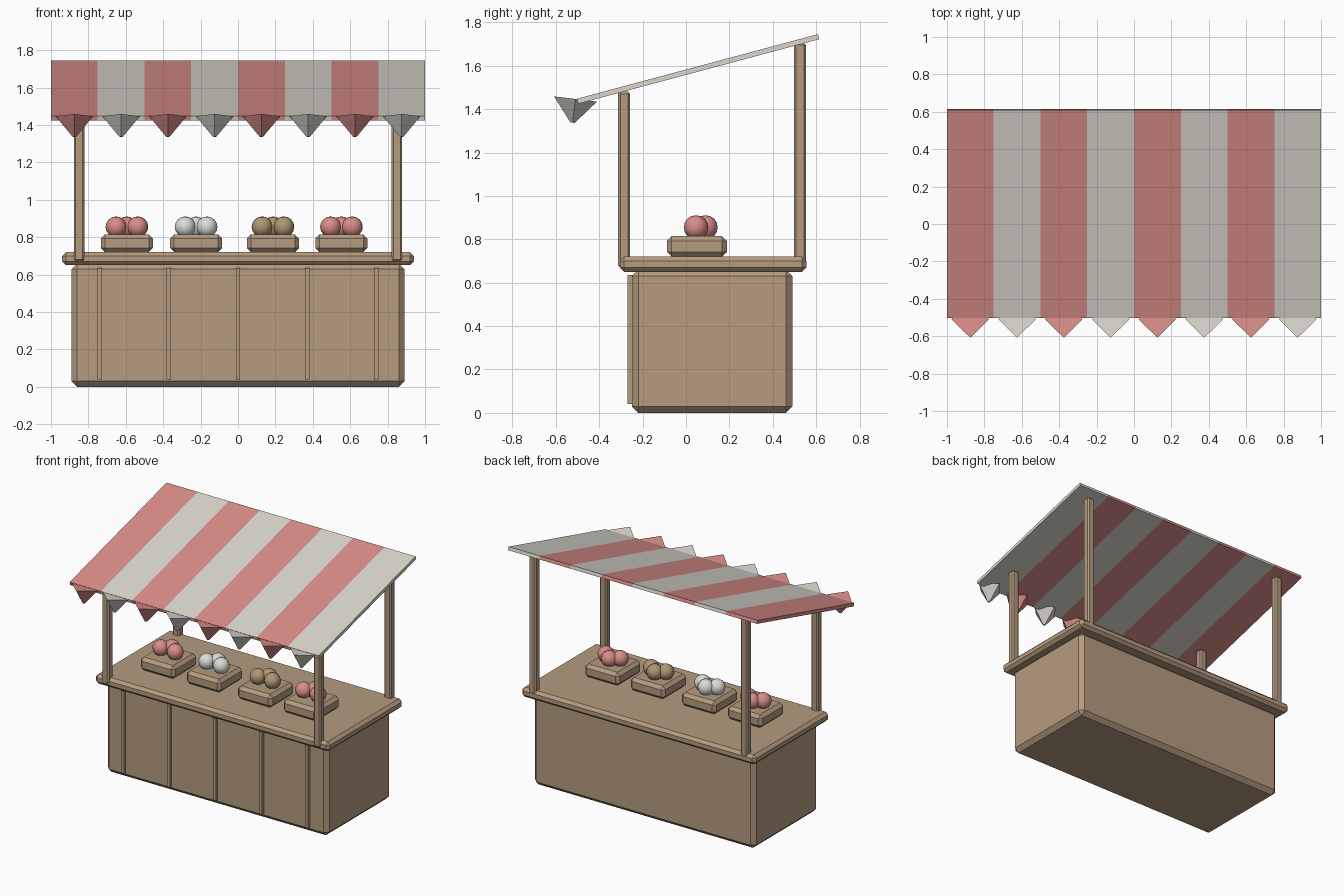
import bpy, bmesh, math
from mathutils import Matrix

if "Cube" in bpy.data.objects:
    bpy.data.objects.remove(bpy.data.objects["Cube"])


def material(name, rgb):
    m = bpy.data.materials.new(name)
    lin = [((c / 255 + 0.055) / 1.055) ** 2.4 for c in rgb]
    m.diffuse_color = (*lin, 1)
    m.use_nodes = True
    m.node_tree.nodes["Principled BSDF"].inputs["Base Color"].default_value = m.diffuse_color
    return m


wood = material("wood", (181, 156, 128))
red = material("soft_red", (217, 141, 136))
white = material("off_white", (217, 214, 204))
tan = material("tan_fruit", (176, 150, 115))
pale = material("pale_fruit", (219, 220, 215))


def finish(name, bm, mats):
    bmesh.ops.recalc_face_normals(bm, faces=bm.faces)
    me = bpy.data.meshes.new(name)
    bm.to_mesh(me)
    bm.free()
    for m in mats:
        me.materials.append(m)
    ob = bpy.data.objects.new(name, me)
    bpy.context.collection.objects.link(ob)
    return ob


def box(name, x, y, z, mat, bevel=0.0):
    """Chamfered box from (min, max) ranges."""
    bm = bmesh.new()
    size = [b - a for a, b in (x, y, z)]
    mid = [(a + b) / 2 for a, b in (x, y, z)]
    bmesh.ops.create_cube(bm, size=1, matrix=Matrix.Translation(mid) @ Matrix.Diagonal((*size, 1)))
    if bevel:
        bmesh.ops.bevel(bm, geom=bm.edges[:], offset=bevel, segments=1, affect='EDGES')
    return finish(name, bm, [mat])


# Counter body, top and front battens
box("counter_body", (-0.89, 0.89), (-0.25, 0.49), (0, 0.66), wood, 0.03)
box("counter_top", (-0.94, 0.94), (-0.305, 0.555), (0.65, 0.72), wood, 0.02)
for i in range(5):
    x = (i - 2) * 0.37
    box(f"front_batten_{i + 1}", (x - 0.012, x + 0.012), (-0.27, -0.24), (0.04, 0.635), wood)

# Posts
for side, x in (("left", -0.85), ("right", 0.85)):
    for end, y, top in (("front", -0.285), 0, 1.48), ("back", 0.525, 1.705):
        if isinstance(end, tuple):
            end, y = end
        box(f"{end}_post_{side}", (x - 0.028, x + 0.028), (y - 0.028, y + 0.028),
            (0.67, top), wood, 0.01)

# Striped sloping canopy
bm = bmesh.new()
place = Matrix.Translation((0, 0.056, 1.585)) @ Matrix.Rotation(math.radians(15), 4, 'X')
bmesh.ops.create_cube(bm, size=1, matrix=place @ Matrix.Diagonal((2, 1.15, 0.024, 1)))
for i in range(1, 8):
    bmesh.ops.bisect_plane(bm, geom=bm.verts[:] + bm.edges[:] + bm.faces[:],
                           plane_co=(-1 + i * 0.25, 0, 0), plane_no=(1, 0, 0))
for f in bm.faces:
    stripe = math.floor((f.calc_center_median().x + 1) / 0.25)
    f.material_index = min(max(stripe, 0), 7) % 2
finish("canopy", bm, [red, white])

# Four-sided pointed pennants along the front edge
for i in range(8):
    bm = bmesh.new()
    m = Matrix.Translation((-0.875 + i * 0.25, -0.516, 1.392)) @ Matrix.Rotation(math.radians(-7), 4, 'X')
    bmesh.ops.create_cone(bm, cap_ends=True, segments=4, radius1=0.01, radius2=0.1, depth=0.11, matrix=m)
    finish(f"pennant_{i + 1}", bm, [(red, white)[i % 2]])

# Crates, each with three round fruits
for i, (x, mat) in enumerate(((-0.594, red), (-0.224, pale), (0.187, tan), (0.553, red))):
    box(f"crate_{i + 1}", (x - 0.139, x + 0.139), (-0.088, 0.188), (0.72, 0.815), wood, 0.022)
    for j, (dx, y) in enumerate(((-0.058, 0.046), (0.058, 0.046), (0, 0.09))):
        bm = bmesh.new()
        bmesh.ops.create_uvsphere(bm, u_segments=12, v_segments=8, radius=0.056,
                                  matrix=Matrix.Translation((x + dx, y, 0.855)))
        for f in bm.faces:
            f.smooth = True
        finish(f"fruit_{i + 1}_{j + 1}", bm, [mat])
